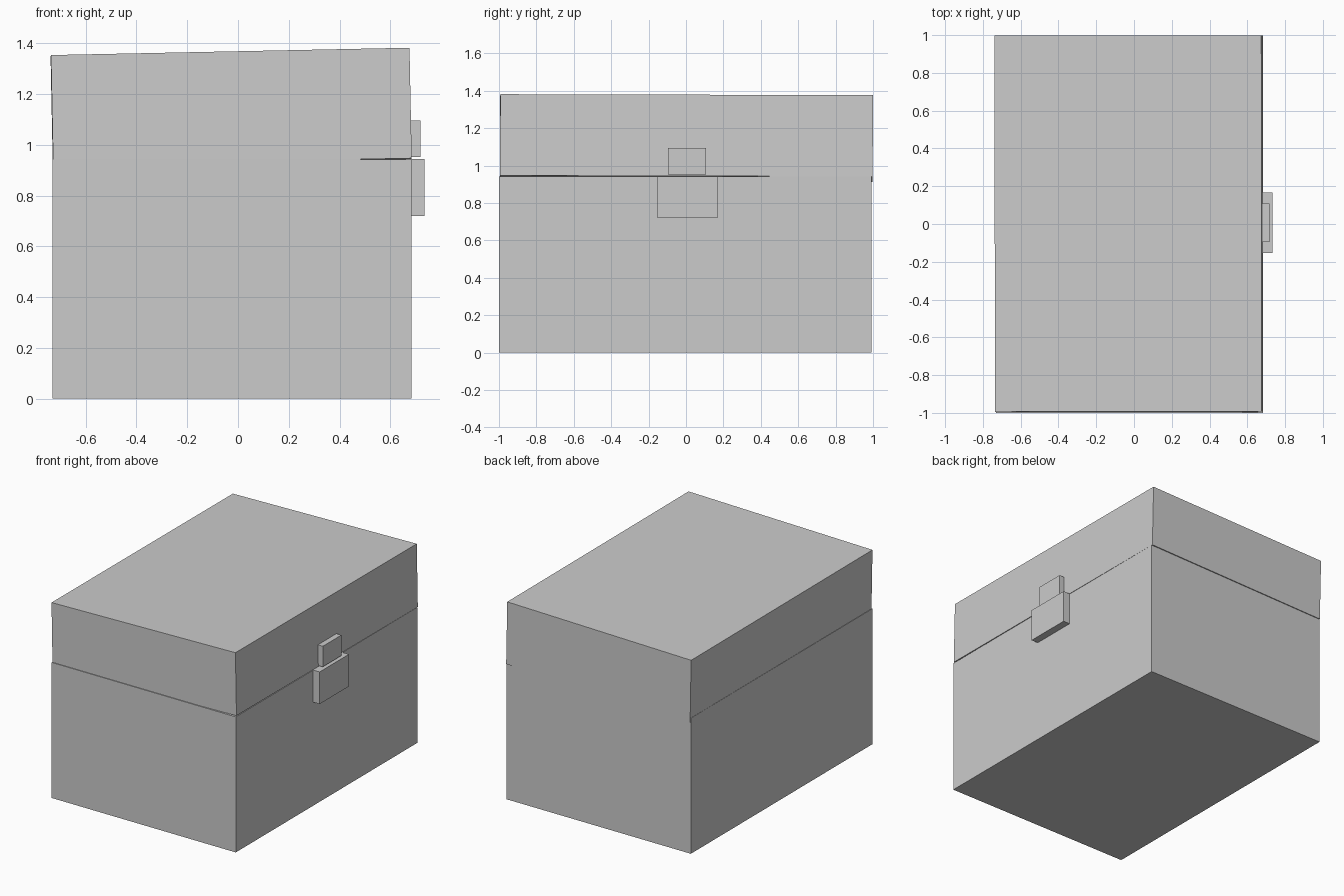
import bpy
from math import radians

if "Cube" in bpy.data.objects:
    bpy.data.objects.remove(bpy.data.objects["Cube"])


def box(name, lo, hi, rot=(0, 0, 0)):
    """Axis-aligned box between two corners, optionally tilted about its centre."""
    bpy.ops.mesh.primitive_cube_add(
        size=1, location=[(a + b) / 2 for a, b in zip(lo, hi)])
    ob = bpy.context.object
    ob.name = name
    ob.scale = [b - a for a, b in zip(lo, hi)]
    bpy.ops.object.transform_apply(location=False, rotation=False, scale=True)
    ob.rotation_euler = [radians(r) for r in rot]
    return ob


# Chest body
box("chest_body", (-0.731, -1.0, 0.0), (0.683, 0.991, 0.941))

# Lid, resting slightly crooked on the body
box("chest_lid", (-0.733, -0.994, 0.930), (0.679, 0.998, 1.365),
    rot=(-0.15, -1.17, 0.05))

# Latch: wide lower block and smaller hasp above it
box("latch_block", (0.66, -0.153, 0.720), (0.734, 0.168, 0.943))
box("latch_hasp", (0.65, -0.095, 0.952), (0.718, 0.108, 1.095))
